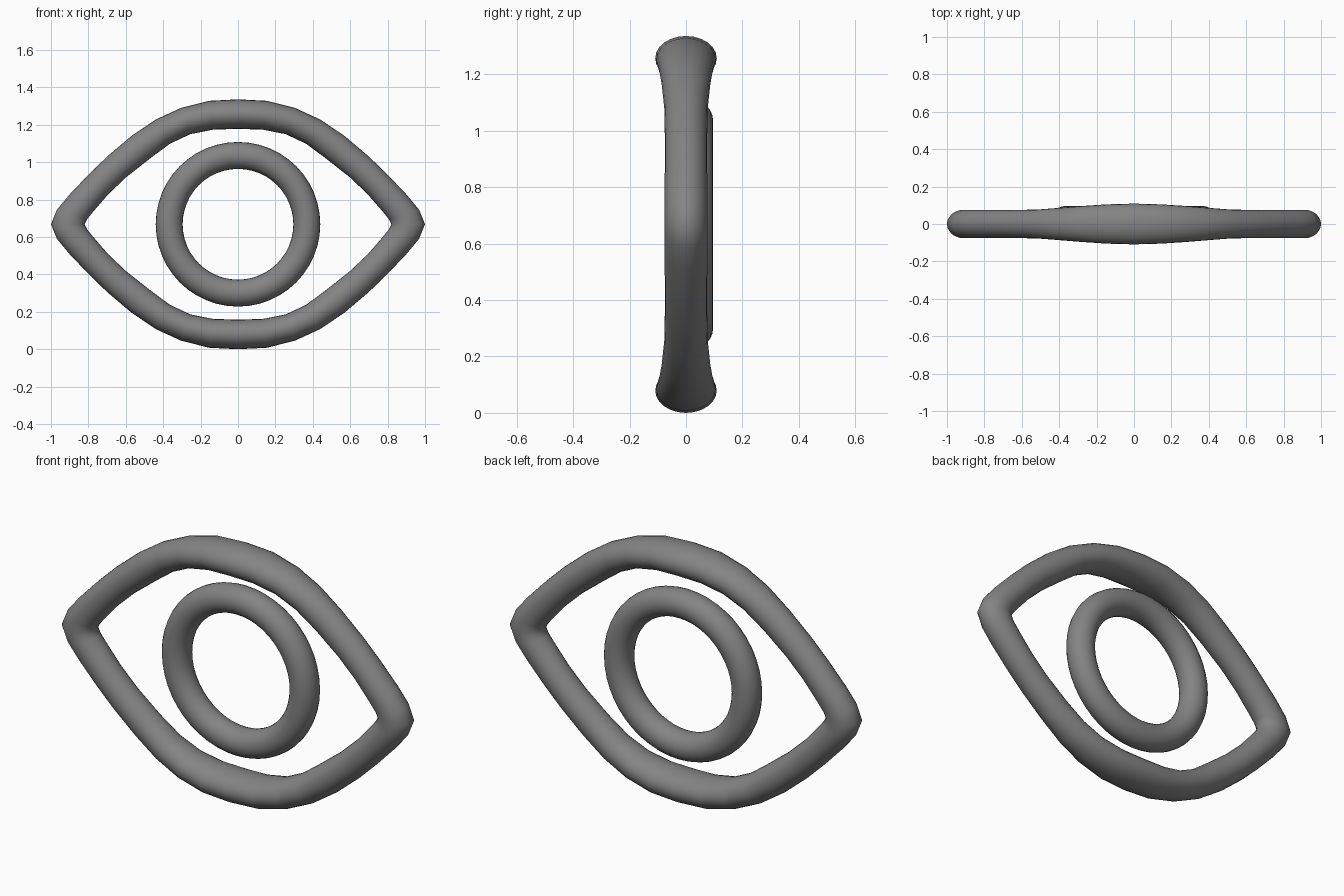
import bpy, bmesh
from math import sin, cos, tau

if "Cube" in bpy.data.objects:
    bpy.data.objects.remove(bpy.data.objects["Cube"])

MID = 0.668   # height of the horizontal symmetry line
SIDES = 24

# One quarter of the almond frame: outer x, outer z, inner x, inner z, half depth
quarter = [
    (0.000, 0.668, 0.000, 0.510, 0.109),
    (0.155, 0.660, 0.133, 0.506, 0.105),
    (0.305, 0.622, 0.255, 0.482, 0.096),
    (0.440, 0.560, 0.365, 0.430, 0.086),
    (0.570, 0.472, 0.470, 0.352, 0.077),
    (0.700, 0.362, 0.597, 0.252, 0.075),
    (0.800, 0.265, 0.694, 0.160, 0.075),
    (0.900, 0.160, 0.772, 0.070, 0.076),
    (0.968, 0.078, 0.806, 0.028, 0.076),
    (1.000, 0.000, 0.820, 0.000, 0.076),
]


def flip(p, sx, sz):
    return (p[0] * sx, p[1] * sz, p[2] * sx, p[3] * sz, p[4])


# Mirror the quarter into a closed loop of stations
half = quarter + [flip(p, 1, -1) for p in quarter[-2::-1]]
loop = half + [flip(p, -1, 1) for p in half[-2:0:-1]]

# Dark grey material
dark = bpy.data.materials.new("dark_grey")
dark.diffuse_color = (0.23, 0.23, 0.23, 1)
dark.use_nodes = True
dark.node_tree.nodes["Principled BSDF"].inputs["Base Color"].default_value = dark.diffuse_color

# Almond frame: elliptical section swept around the loop
bm = bmesh.new()
rings = []
for ox, oz, ix, iz, hy in loop:
    cx, cz, ax, az = (ox + ix) / 2, (oz + iz) / 2, (ox - ix) / 2, (oz - iz) / 2
    rings.append([bm.verts.new((cx + ax * cos(a), hy * sin(a), MID + cz + az * cos(a)))
                  for a in (tau * k / SIDES for k in range(SIDES))])
for i, r in enumerate(rings):
    n = rings[(i + 1) % len(rings)]
    for k in range(SIDES):
        j = (k + 1) % SIDES
        bm.faces.new((r[k], r[j], n[j], n[k]))
bmesh.ops.recalc_face_normals(bm, faces=bm.faces)
for f in bm.faces:
    f.smooth = True
mesh = bpy.data.meshes.new("eye_frame")
bm.to_mesh(mesh)
bm.free()
mesh.materials.append(dark)
bpy.context.collection.objects.link(bpy.data.objects.new("eye_frame", mesh))

# Iris ring, set slightly towards the back
bpy.ops.mesh.primitive_torus_add(location=(0, 0.024, MID), rotation=(tau / 4, 0, 0),
                                 major_radius=0.368, minor_radius=0.072,
                                 major_segments=48, minor_segments=SIDES)
iris = bpy.context.object
iris.name = "iris_ring"
iris.data.materials.append(dark)
bpy.ops.object.shade_smooth()
